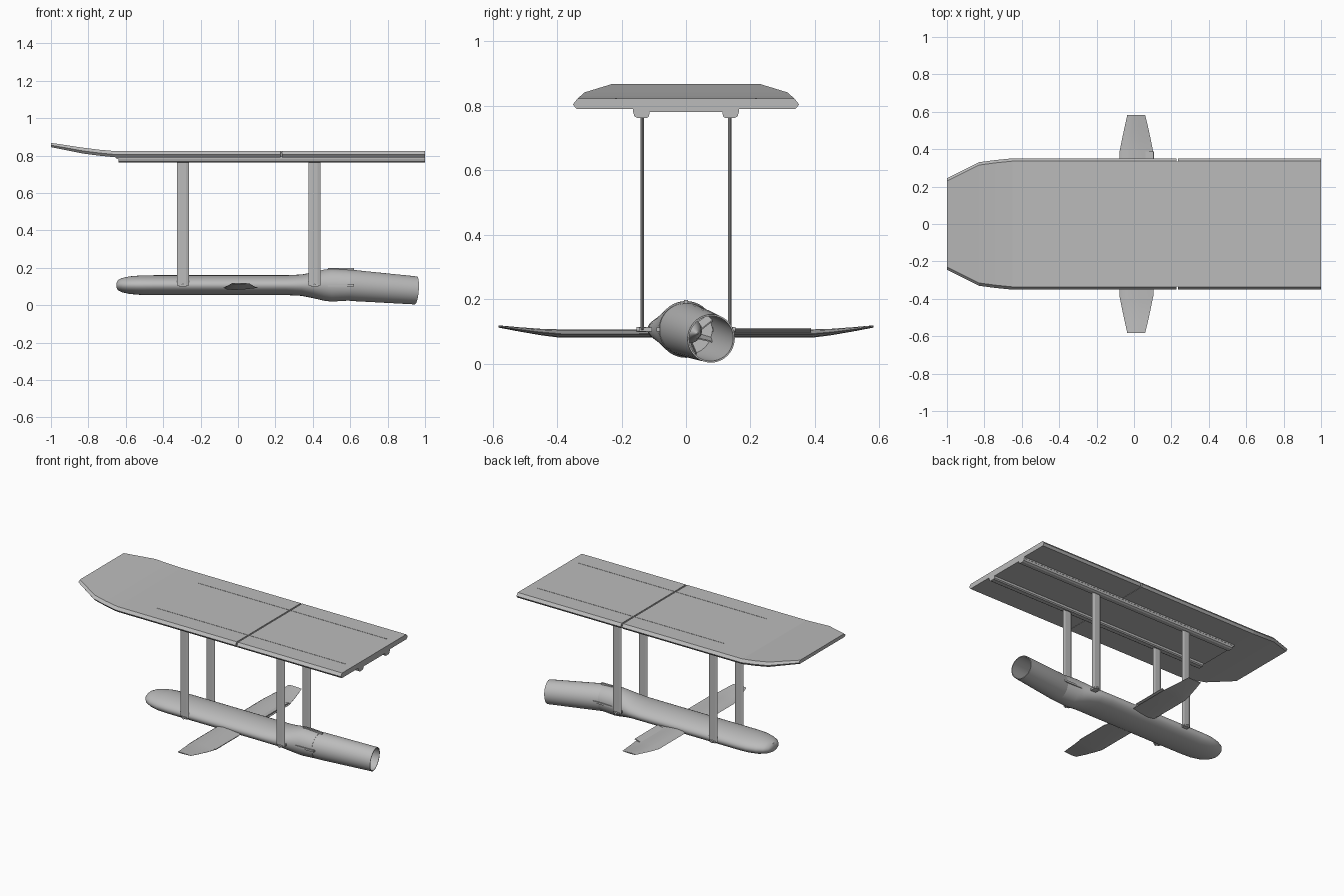
import bpy, bmesh
from math import sin, cos, pi
from mathutils import Vector, Matrix

cube = bpy.data.objects.get("Cube")
if cube:
    bpy.data.objects.remove(cube, do_unlink=True)

grey = bpy.data.materials.new("plain_grey")
grey.use_nodes = True
GREY = (0.5, 0.5, 0.5, 1)
grey.diffuse_color = GREY
grey.node_tree.nodes["Principled BSDF"].inputs["Base Color"].default_value = GREY


def finish(name, bm, smooth=False, matrix=None):
    bmesh.ops.recalc_face_normals(bm, faces=bm.faces)
    mesh = bpy.data.meshes.new(name)
    bm.to_mesh(mesh)
    bm.free()
    mesh.materials.append(grey)
    ob = bpy.data.objects.new(name, mesh)
    bpy.context.collection.objects.link(ob)
    if matrix:
        ob.matrix_world = matrix
    if smooth:
        bpy.ops.object.select_all(action='DESELECT')
        ob.select_set(True)
        bpy.context.view_layer.objects.active = ob
        bpy.ops.object.shade_smooth_by_angle(angle=0.6)
    return ob


def loft(name, rings, smooth=False, matrix=None, closed=False):
    """Skin a list of equal point rings; cap the ends or join them in a loop."""
    bm = bmesh.new()
    vs = [[bm.verts.new(p) for p in r] for r in rings]
    n = len(vs[0])
    pairs = list(zip(vs, vs[1:])) + ([(vs[-1], vs[0])] if closed else [])
    for a, b in pairs:
        for i in range(n):
            j = (i + 1) % n
            bm.faces.new((a[i], a[j], b[j], b[i]))
    if not closed:
        bm.faces.new(vs[0])
        bm.faces.new(vs[-1])
    return finish(name, bm, smooth, matrix)


def box(name, lo, hi, matrix=None):
    ring = lambda x: [(x, lo[1], lo[2]), (x, hi[1], lo[2]), (x, hi[1], hi[2]), (x, lo[1], hi[2])]
    return loft(name, [ring(lo[0]), ring(hi[0])], matrix=matrix)


def oval(x, ry, rz, z=0, n=40):
    return [(x, ry * cos(2 * pi * i / n), z + rz * sin(2 * pi * i / n)) for i in range(n)]


# Deck board with chamfered edges, upturned at the bow and split by a seam
def deck_ring(x, w, low, high):
    mid = low * 0.55 + high * 0.45
    half = [(w - 0.012, low), (w, mid), (w - 0.015, high)]
    return [(x, y, z) for y, z in half] + [(x, -y, z) for y, z in reversed(half)]


bow = [(-1, 0.245, 0.845, 0.868), (-0.83, 0.33, 0.811, 0.842),
       (-0.74, 0.342, 0.799, 0.831), (-0.65, 0.351, 0.79, 0.823)]
loft("front_deck", [deck_ring(*s) for s in bow] + [deck_ring(0.226, 0.351, 0.79, 0.823)])
loft("rear_deck", [deck_ring(x, 0.351, 0.79, 0.823) for x in (0.236, 1)])
box("deck_seam_filler", (0.224, -0.335, 0.792), (0.238, 0.335, 0.818))

# Underside plate and rails, plus inlaid deck strips
box("underside_plate", (-0.65, -0.165, 0.781), (1, 0.165, 0.791))
for side, s in (("left", 1), ("right", -1)):
    rail = [(0.112, 0.785), (0.165, 0.785), (0.16, 0.768), (0.15, 0.762), (0.122, 0.762), (0.115, 0.768)]
    loft(side + "_rail", [[(x, s * y, z) for y, z in rail] for x in (-0.64, 1)])
    box(side + "_deck_strip", (-0.44, s * 0.217 - 0.003, 0.82), (0.94, s * 0.217 + 0.003, 0.8245))

# Four flat struts with foot brackets and bolts
for end, x in (("front", -0.295), ("rear", 0.41)):
    for side, s in (("left", 1), ("right", -1)):
        name = end + "_" + side
        prof = [(x - 0.032, 0), (x - 0.016, 0.005), (x + 0.016, 0.005),
                (x + 0.032, 0), (x + 0.016, -0.005), (x - 0.016, -0.005)]
        loft(name + "_strut", [[(px, s * 0.136 + py, z) for px, py in prof] for z in (0.105, 0.768)])
        a, b = sorted((s * 0.105, s * 0.145))
        box(name + "_foot", (x - 0.02, a, 0.1), (x + 0.02, b, 0.113))
        bm = bmesh.new()
        bmesh.ops.create_cone(bm, cap_ends=True, segments=16, radius1=0.008, radius2=0.008, depth=0.03)
        finish(name + "_bolt", bm, True,
               Matrix.Translation((x, s * 0.138, 0.107)) @ Matrix.Rotation(pi / 2, 4, 'X'))

# Fuselage: broad oval body swelling into a round pump housing
body = [(-0.65, 0.03, 0.012), (-0.642, 0.055, 0.027), (-0.62, 0.08, 0.038), (-0.58, 0.101, 0.047),
        (-0.52, 0.116, 0.052), (-0.45, 0.12, 0.053), (0.26, 0.12, 0.053), (0.34, 0.116, 0.057),
        (0.4, 0.105, 0.069), (0.46, 0.093, 0.083), (0.5, 0.088, 0.088), (0.6, 0.084, 0.082)]
loft("fuselage", [oval(x, ry, rz, 0.107) for x, ry, rz in body], smooth=True)

# Steered outlet nozzle, open at the back
axis = Vector((0.36, 0.078, -0.028)).normalized()
across = Vector((0, 0, 1)).cross(axis).normalized()
up = axis.cross(across)
aim = Matrix((axis, across, up)).transposed().to_4x4()
aim.translation = Vector((0.59, 0, 0.107))
shell = [(-0.01, 0.082), (0.03, 0.083), (0.37, 0.075), (0.37, 0.07), (0.03, 0.077), (-0.01, 0.076)]
loft("outlet_nozzle", [oval(x, r, r) for x, r in shell], smooth=True, matrix=aim, closed=True)
hub = [(0, 0.04), (0.06, 0.038), (0.12, 0.022), (0.17, 0.002)]
loft("outlet_hub", [oval(x, r, r, n=24) for x, r in hub], smooth=True, matrix=aim)
for i in range(7):
    box(f"stator_vane_{i + 1}", (0.01, -0.002, 0.025), (0.07, 0.002, 0.078),
        aim @ Matrix.Rotation(2 * pi * i / 7, 4, 'X') @ Matrix.Rotation(0.25, 4, 'Z'))

# Hinge bars over the housing joint
for name, turn in (("top", 0), ("left", -pi / 2), ("right", pi / 2)):
    box(name + "_hinge_bar", (0.48, -0.006, 0.08), (0.62, 0.006, 0.092),
        Matrix.Translation((0, 0, 0.107)) @ Matrix.Rotation(turn, 4, 'X'))


# Foil wing with tapered, raised tips
def foil(y, front, back, z, t):
    c = back - front
    pts = [(0, 0), (0.08, 0.35), (0.3, 0.55), (0.6, 0.4), (1, 0.04),
           (1, -0.04), (0.6, -0.35), (0.3, -0.45), (0.08, -0.3)]
    return [(front + c * u, y, z + t * v) for u, v in pts]


half = [(0.39, -0.077, 0.102, 0.093, 0.026), (0.45, -0.065, 0.09, 0.098, 0.02),
        (0.52, -0.05, 0.075, 0.107, 0.013), (0.582, -0.036, 0.06, 0.116, 0.007)]
stations = [(-s[0],) + s[1:] for s in reversed(half)] + half
loft("foil_wing", [foil(*s) for s in stations], smooth=True)
box("left_wing_flap", (0, 0.145, -0.003), (0.045, 0.387, 0.003),
    Matrix.Translation((0.062, 0, 0.096)) @ Matrix.Rotation(-0.3, 4, 'Y'))
box("right_wing_flap", (0.06, -0.387, 0.091), (0.105, -0.145, 0.096))
